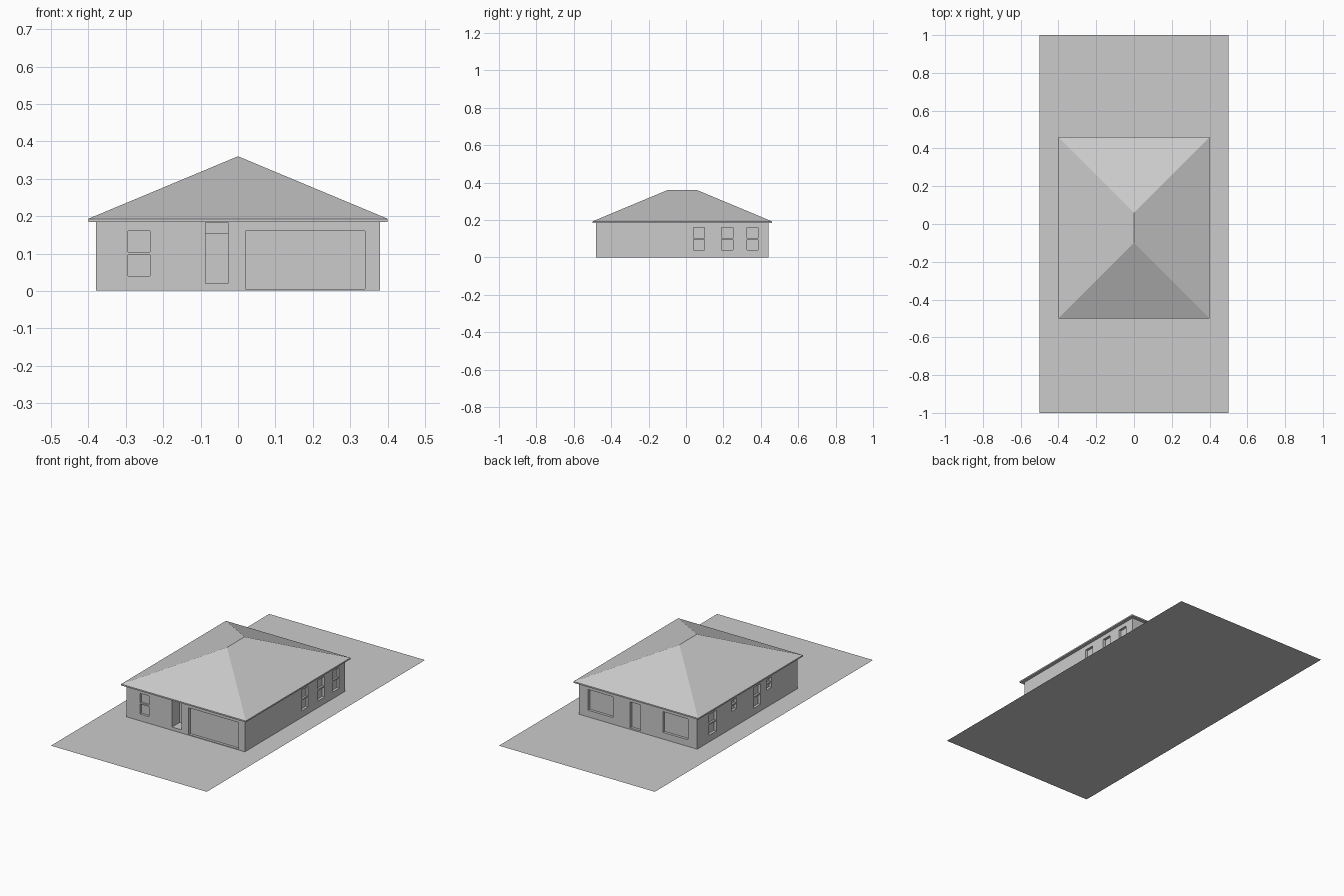
import bpy
import bmesh
from mathutils import Matrix, Vector

if "Cube" in bpy.data.objects:
    bpy.data.objects.remove(bpy.data.objects["Cube"], do_unlink=True)

grey = bpy.data.materials.new("plain grey")
grey.use_nodes = True
grey.diffuse_color = (0.6, 0.6, 0.6, 1)
grey.node_tree.nodes["Principled BSDF"].inputs["Base Color"].default_value = (0.6, 0.6, 0.6, 1)


def finish(name, bm):
    bmesh.ops.recalc_face_normals(bm, faces=bm.faces)
    mesh = bpy.data.meshes.new(name)
    bm.to_mesh(mesh)
    bm.free()
    mesh.materials.append(grey)
    obj = bpy.data.objects.new(name, mesh)
    bpy.context.collection.objects.link(obj)
    return obj


def add_box(bm, low, high):
    low, high = Vector(low), Vector(high)
    matrix = Matrix.Translation((low + high) / 2) @ Matrix.Diagonal((*(high - low), 1))
    bmesh.ops.create_cube(bm, size=1, matrix=matrix)


def box(name, low, high):
    bm = bmesh.new()
    add_box(bm, low, high)
    return finish(name, bm)


# House footprint
HALF, FRONT, BACK, EAVE = 0.38, -0.48, 0.44, 0.185
RECESS = 0.015


def wall_span(side, start, end, bottom, top, outer, inner):
    """Corners of a box lying in a wall; outer and inner are depths into it."""
    plane, inward = {"front": (FRONT, 1), "back": (BACK, -1),
                     "left": (HALF, -1), "right": (-HALF, 1)}[side]
    a, b = sorted((plane + inward * outer, plane + inward * inner))
    if side in ("front", "back"):
        return (start, a, bottom), (end, b, top)
    return (a, start, bottom), (b, end, top)


# Openings: side, start, end, bottom, top, depth
doors = [
    ("front", 0.02, 0.34, 0.005, 0.16, RECESS),
    ("front", -0.087, -0.027, 0.02, 0.183, 0.07),
    ("back", -0.015, 0.05, 0.01, 0.16, RECESS),
    ("back", 0.16, 0.32, 0.04, 0.16, RECESS),
    ("back", -0.32, -0.16, 0.04, 0.16, RECESS),
]
sash_windows = [("front", -0.294, -0.235, 0.04, 0.16, RECESS)]
sash_windows += [("left", y, y + 0.06, 0.04, 0.16, RECESS) for y in (0.04, 0.19, 0.325)]
sash_windows += [("right", y, y + 0.065, 0.04, 0.16, RECESS) for y in (-0.14, 0.265)]
sash_windows += [("right", y, y + 0.045, 0.1, 0.16, RECESS) for y in (-0.24, 0.08)]

# Walls with the openings cut out
walls = box("walls", (-HALF, FRONT, 0.001), (HALF, BACK, EAVE + 0.003))
bm = bmesh.new()
for side, start, end, bottom, top, depth in doors + sash_windows:
    add_box(bm, *wall_span(side, start, end, bottom, top, -0.02, depth))
cutter = finish("opening_cutter", bm)
cutter.hide_render = True
cut = walls.modifiers.new("openings", "BOOLEAN")
cut.operation = "DIFFERENCE"
cut.solver = "EXACT"
cut.object = cutter
bpy.context.view_layer.objects.active = walls
bpy.ops.object.modifier_apply(modifier=cut.name)
bpy.data.objects.remove(cutter, do_unlink=True)

# Bars between the upper and lower panes
bm = bmesh.new()
for side, start, end, bottom, top, depth in sash_windows:
    middle = (bottom + top) / 2
    add_box(bm, *wall_span(side, start, end, middle - 0.004, middle + 0.004, 0.004, depth + 0.002))
finish("window_bars", bm)

# Panel above the recessed front door
box("door_transom", *wall_span("front", -0.087, -0.027, 0.153, 0.183, 0.06, 0.072))

# Hipped roof on a thin eave
OVERHANG = 0.02
x, front, back = HALF + OVERHANG, FRONT - OVERHANG, BACK + OVERHANG
bm = bmesh.new()
corners = [(-x, front), (x, front), (x, back), (-x, back)]
lower = [bm.verts.new((*c, EAVE)) for c in corners]
upper = [bm.verts.new((*c, EAVE + 0.008)) for c in corners]
ridge_front = bm.verts.new((0, front + x, 0.36))
ridge_back = bm.verts.new((0, back - x, 0.36))
bm.faces.new(lower)
for i in range(4):
    j = (i + 1) % 4
    bm.faces.new((lower[i], lower[j], upper[j], upper[i]))
bm.faces.new((upper[0], upper[1], ridge_front))
bm.faces.new((upper[1], upper[2], ridge_back, ridge_front))
bm.faces.new((upper[2], upper[3], ridge_back))
bm.faces.new((upper[3], upper[0], ridge_front, ridge_back))
finish("hipped_roof", bm)

# Flat plot of land
bm = bmesh.new()
bmesh.ops.create_grid(bm, x_segments=1, y_segments=1, size=1, matrix=Matrix.Diagonal((0.5, 1, 1, 1)))
plot = finish("ground_plot", bm)
if plot.data.polygons[0].normal.z < 0:
    plot.data.flip_normals()
